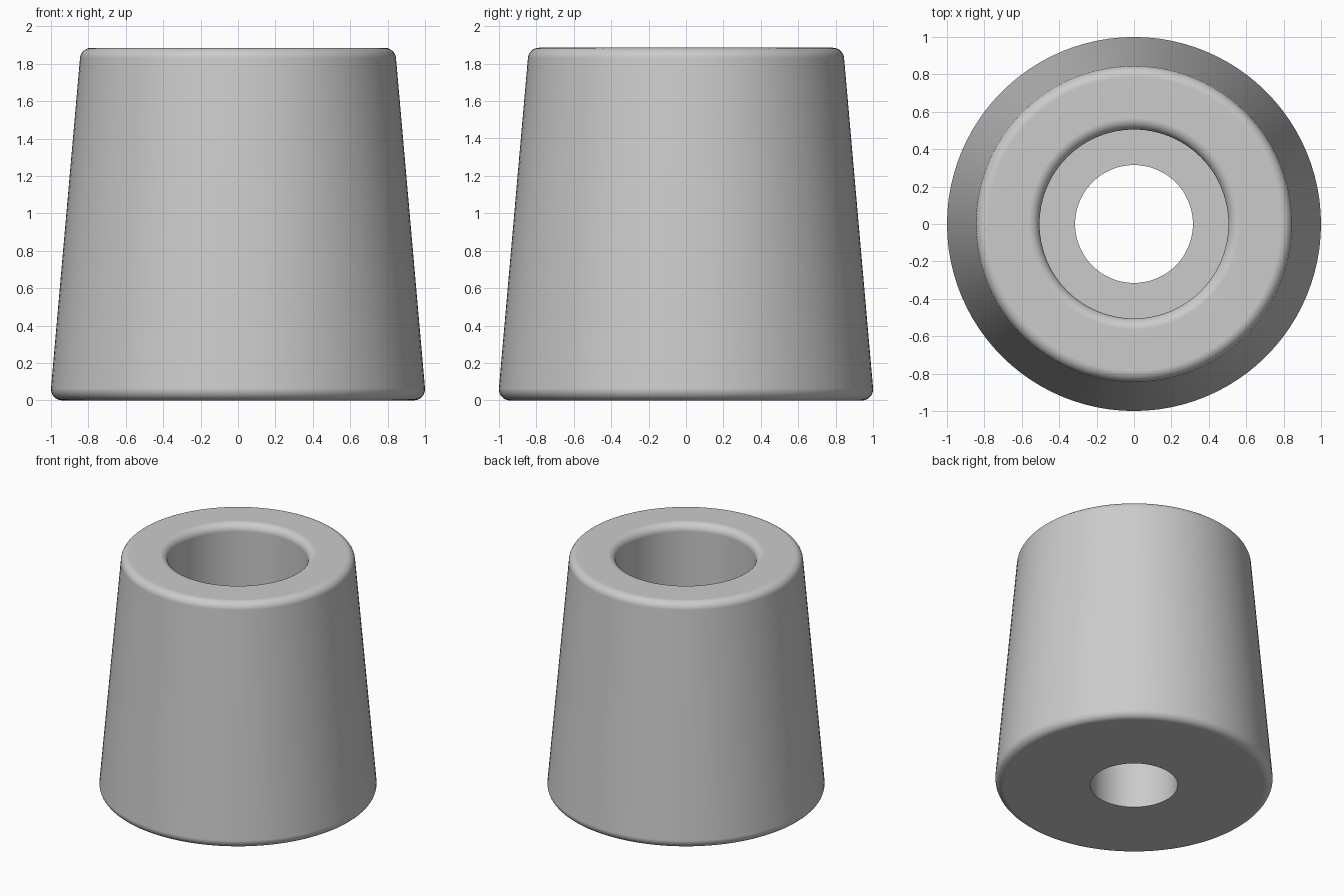
import bpy
import bmesh
from math import pi, sin, cos, radians

cube = bpy.data.objects.get("Cube")
if cube:
    bpy.data.objects.remove(cube, do_unlink=True)

SEGMENTS = 96
HEIGHT = 1.885
FILLET = 0.06
TAPER = 5  # wall lean in degrees


def arc(cx, cz, start, end, steps=8):
    """Points of a fillet, as (radius, height)."""
    angles = [radians(start + (end - start) * i / steps) for i in range(steps + 1)]
    return [(cx + FILLET * cos(a), cz + FILLET * sin(a)) for a in angles]


# Half section: through hole, rounded tapered wall, rounded lip, counterbore
hole, bore, ledge = 0.315, 0.505, 0.63
profile = [(hole, 0)]
profile += arc(1 - FILLET, FILLET, -90, TAPER)
profile += arc(0.845 - FILLET, HEIGHT - FILLET, TAPER, 90)
profile += arc(bore + FILLET, HEIGHT - FILLET, 90, 180)
profile += [(bore, ledge), (hole, ledge)]

# Revolve the closed section around z
bm = bmesh.new()
verts = [bm.verts.new((r, 0, z)) for r, z in profile]
edges = [bm.edges.new((a, b)) for a, b in zip(verts, verts[1:] + verts[:1])]
bmesh.ops.spin(bm, geom=verts + edges, cent=(0, 0, 0), axis=(0, 0, 1),
               angle=2 * pi, steps=SEGMENTS)
bmesh.ops.remove_doubles(bm, verts=bm.verts[:], dist=0.0005)
bmesh.ops.recalc_face_normals(bm, faces=bm.faces[:])
mesh = bpy.data.meshes.new("tapered_foot")
bm.to_mesh(mesh)
bm.free()
foot = bpy.data.objects.new("tapered_foot", mesh)
bpy.context.collection.objects.link(foot)

# Plain grey material
grey = bpy.data.materials.new("light_grey")
grey.use_nodes = True
colour = (0.6, 0.6, 0.6, 1)
grey.diffuse_color = colour
grey.node_tree.nodes["Principled BSDF"].inputs["Base Color"].default_value = colour
mesh.materials.append(grey)

# Smooth sides with crisp bore edges and flat faces
bpy.ops.object.select_all(action="DESELECT")
foot.select_set(True)
bpy.context.view_layer.objects.active = foot
bpy.ops.object.shade_smooth_by_angle(angle=radians(30))
weighted = foot.modifiers.new("flat_faces", "WEIGHTED_NORMAL")
weighted.keep_sharp = True
